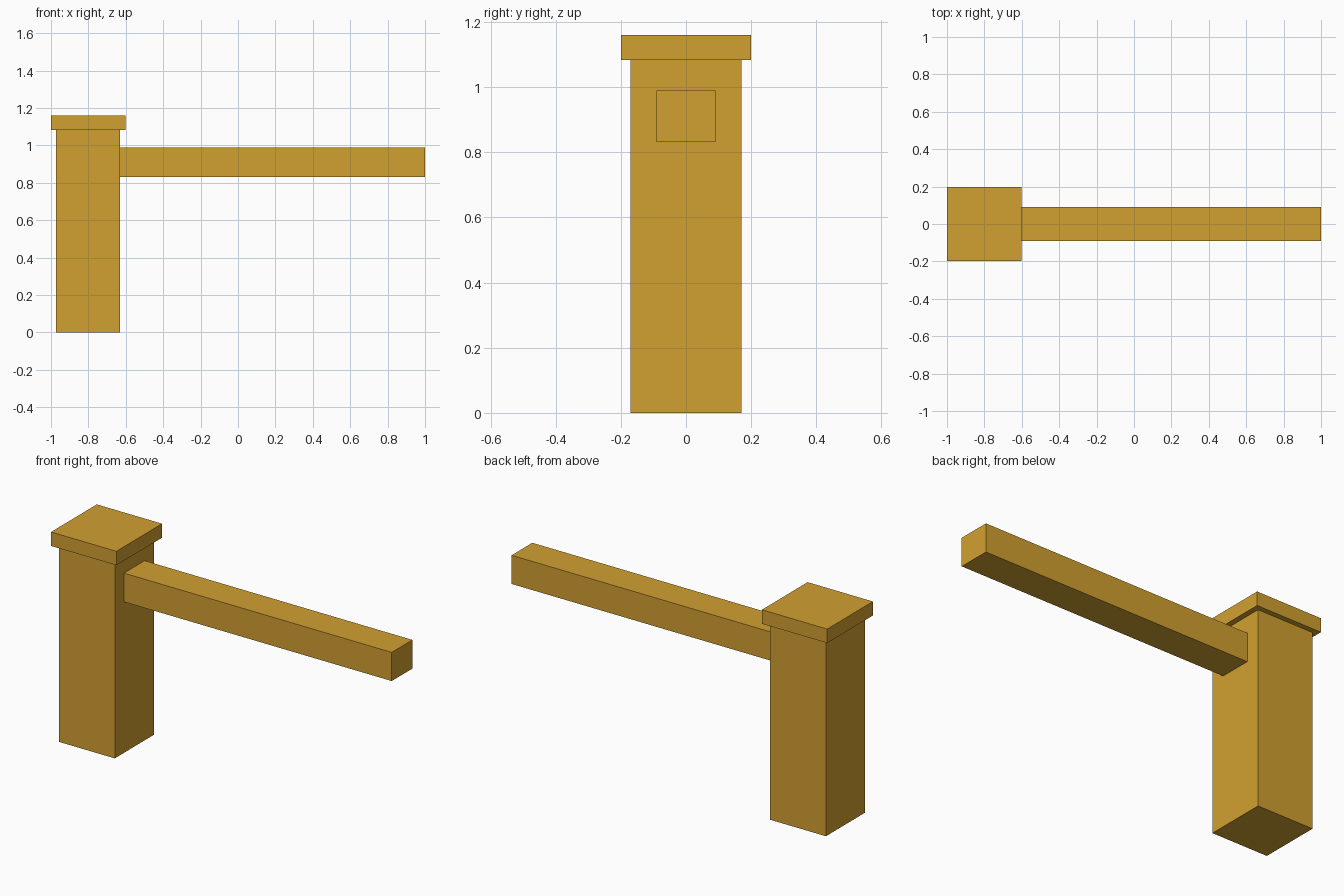
import bpy
from mathutils import Vector

if "Cube" in bpy.data.objects:
    bpy.data.objects.remove(bpy.data.objects["Cube"])

wood = bpy.data.materials.new("ochre_paint")
wood.diffuse_color = (0.64, 0.35, 0.03, 1.0)
wood.use_nodes = True
wood.node_tree.nodes["Principled BSDF"].inputs["Base Color"].default_value = wood.diffuse_color


def box(name, low, high):
    """Flat-faced box between two opposite corners."""
    low, high = Vector(low), Vector(high)
    bpy.ops.mesh.primitive_cube_add(size=1)
    obj = bpy.context.object
    obj.name = name
    for v in obj.data.vertices:
        v.co = (low + high) / 2 + v.co * (high - low)
    obj.data.materials.append(wood)
    return obj


# Square upright post
box("post", (-0.972, -0.17, 0), (-0.632, 0.17, 1.083))

# Overhanging cap
box("post_cap", (-1, -0.199, 1.083), (-0.602, 0.199, 1.16))

# Long horizontal rail, butted against the post
box("rail", (-0.632, -0.09, 0.832), (1, 0.09, 0.99))
